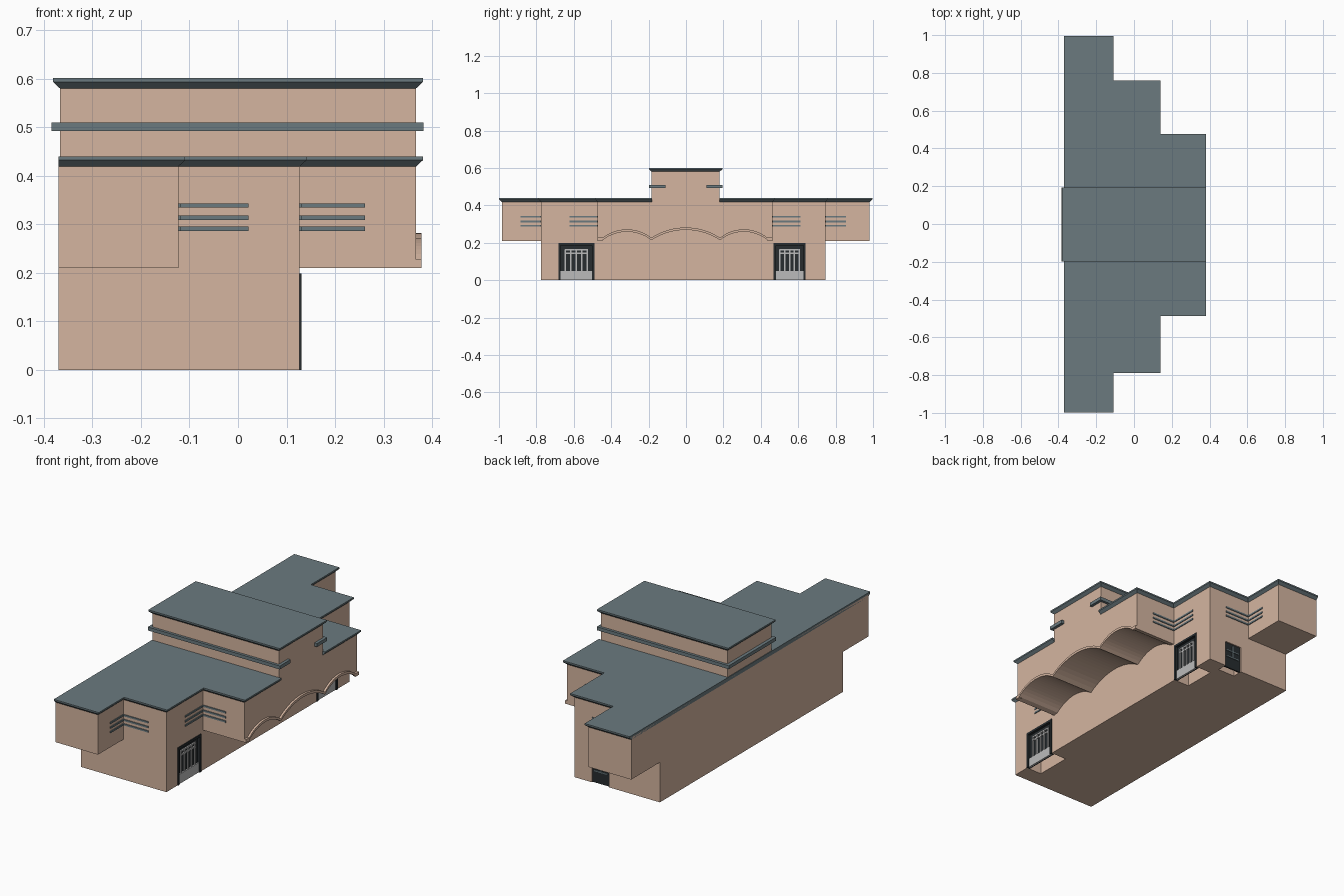
import bpy, bmesh, math

if "Cube" in bpy.data.objects:
    bpy.data.objects.remove(bpy.data.objects["Cube"])


def material(name, rgb):
    m = bpy.data.materials.new(name)
    m.diffuse_color = (*rgb, 1)
    m.use_nodes = True
    m.node_tree.nodes["Principled BSDF"].inputs["Base Color"].default_value = m.diffuse_color
    return m


WALL = material("tan_stucco", (0.66, 0.46, 0.35))
TEAL = material("slate_teal", (0.147, 0.195, 0.212))
DARK = material("dark_glass", (0.02, 0.025, 0.028))
PALE = material("pale_grey", (0.5, 0.5, 0.5))


def finish(name, bm, mat):
    bmesh.ops.recalc_face_normals(bm, faces=bm.faces[:])
    me = bpy.data.meshes.new(name)
    bm.to_mesh(me)
    bm.free()
    me.materials.append(mat)
    ob = bpy.data.objects.new(name, me)
    bpy.context.collection.objects.link(ob)
    return ob


def loft(name, rings, mat):
    """Join matching rings of points and cap both ends."""
    bm = bmesh.new()
    vs = [[bm.verts.new(p) for p in r] for r in rings]
    n = len(vs[0])
    for a, b in zip(vs, vs[1:]):
        for i in range(n):
            j = (i + 1) % n
            bm.faces.new((a[i], a[j], b[j], b[i]))
    bm.faces.new(vs[0])
    bm.faces.new(vs[-1])
    return finish(name, bm, mat)


def boxes(name, specs, mat):
    """One object from boxes given as (x0, x1, y0, y1, z0, z1)."""
    bm = bmesh.new()
    for x0, x1, y0, y1, z0, z1 in specs:
        v = bmesh.ops.create_cube(bm, size=1)["verts"]
        for p in v:
            p.co = (x0 if p.co.x < 0 else x1, y0 if p.co.y < 0 else y1, z0 if p.co.z < 0 else z1)
    return finish(name, bm, mat)


def combine(target, other, op):
    mod = target.modifiers.new("join", 'BOOLEAN')
    mod.operation, mod.solver, mod.object = op, 'EXACT', other
    bpy.context.view_layer.objects.active = target
    bpy.ops.object.modifier_apply(modifier=mod.name)
    bpy.data.objects.remove(other)


# Main body steps
XB, X1, X2, X3 = -0.37, -0.123, 0.127, 0.367
WING, MID, FRONT = (-0.985, 0.982), (-0.775, 0.745), (-0.472, 0.462)
body = boxes("building_walls", [(XB, X2, *MID, 0, 0.43)], WALL)
combine(body, boxes("wings", [(XB, X1, *WING, 0.21, 0.43)], WALL), 'UNION')


# Triple arch curve under the overhanging front
def arch(y0, y1, spring, peak, n=16):
    h, w = peak - spring, (y1 - y0) / 2
    r = (w * w + h * h) / (2 * h)
    return [(y0 + (y1 - y0) * i / n,
             peak - r + math.sqrt(r * r - (w - (y1 - y0) * i / n) ** 2)) for i in range(n + 1)]


arches = [arch(-0.446, -0.185, 0.215, 0.26), arch(-0.185, 0.182, 0.215, 0.27),
          arch(0.182, 0.436, 0.215, 0.26)]
curve = [(FRONT[0], 0.21)] + arches[0] + arches[1][1:] + arches[2][1:] + [(FRONT[1], 0.21)]
profile = curve + [(FRONT[1], 0.43), (FRONT[0], 0.43)]
front = loft("front_block", [[(x, y, z) for y, z in profile] for x in (0.05, X3)], WALL)
combine(body, front, 'UNION')
combine(body, boxes("tower", [(-0.367, X3, -0.185, 0.18, 0.35, 0.59)], WALL), 'UNION')

# Raised moulding that follows the arches
for k, a in enumerate(arches):
    outline = [(y, z - 0.001) for y, z in a] + [(y, z + 0.012) for y, z in reversed(a)]
    loft(f"arch_moulding_{k}", [[(x, y, z) for y, z in outline] for x in (X3 - 0.004, 0.378)], WALL)
boxes("arch_end_mouldings", [(X3 - 0.004, 0.378, FRONT[0], -0.446, 0.21, 0.227),
                             (X3 - 0.004, 0.378, 0.436, FRONT[1], 0.21, 0.227)], WALL)


# Flared roof edges: wall line below, wider line above
def flared(name, low, high, z):
    rings = [[(x, y, z) for x, y in low], [(x, y, z + 0.013) for x, y in high],
             [(x, y, z + 0.021) for x, y in high]]
    return loft(name, rings, TEAL)


def plan(o):
    """Stepped roof outline, grown by o except at the back."""
    lo, hi = -o, o
    return [(XB, WING[0] + lo), (X1 + hi, WING[0] + lo), (X1 + hi, MID[0] + lo), (X2 + hi, MID[0] + lo),
            (X2 + hi, FRONT[0] + lo), (X3 + hi, FRONT[0] + lo), (X3 + hi, -0.183), (0.355, -0.183),
            (0.355, 0.178), (X3 + hi, 0.178), (X3 + hi, FRONT[1] + hi), (X2 + hi, FRONT[1] + hi),
            (X2 + hi, MID[1] + hi), (X1 + hi, MID[1] + hi), (X1 + hi, WING[1] + hi), (XB, WING[1] + hi)]


flared("main_roof", plan(0), plan(0.014), 0.419)


def rect(o):
    return [(-0.367 - o, -0.185 - o), (0.367 + o, -0.185 - o), (0.367 + o, 0.18 + o), (-0.367 - o, 0.18 + o)]


flared("tower_roof", rect(0), rect(0.014), 0.58)

# Band round the tower, open in the middle of the facade
band = [(0.36, -0.11), (0.382, -0.11), (0.382, -0.199), (-0.384, -0.199), (-0.384, 0.194),
        (0.382, 0.194), (0.382, 0.11), (0.36, 0.11), (0.36, 0.175), (-0.36, 0.175),
        (-0.36, -0.18), (0.36, -0.18)]
loft("tower_band", [[(x, y, z) for x, y in band] for z in (0.492, 0.51)], TEAL)

# Triple stripes wrapping each inner corner
stripes = []
T = 0.004
for cx, walls, length in ((X1, MID, (0.145, 0.11)), (X2, FRONT, (0.135, 0.15))):
    for side, cy in zip((-1, 1), walls):
        for z in (0.286, 0.309, 0.334):
            ya, yb = sorted((cy - side * 0.002, cy + side * T))
            stripes.append((cx, cx + length[0], ya, yb, z, z + 0.009))
            ya, yb = sorted((cy, cy + side * length[1]))
            stripes.append((cx - 0.002, cx + T, ya, yb, z, z + 0.009))
boxes("corner_stripes", stripes, TEAL)

# Glazed entrances in recesses on the facade
for k, (y0, y1) in enumerate(((-0.683, -0.49), (0.468, 0.64))):
    combine(body, boxes("recess", [(X2 - 0.09, X2 + 0.05, y0, y1, -0.05, 0.198)], WALL), 'DIFFERENCE')
    boxes(f"entrance_glass_{k}", [(X2 - 0.016, X2 - 0.01, y0, y1, 0, 0.198)], DARK)
    boxes(f"entrance_frame_{k}", [(X2 - 0.012, X2 + 0.004, y0, y0 + 0.012, 0, 0.198),
                                  (X2 - 0.012, X2 + 0.004, y1 - 0.012, y1, 0, 0.198),
                                  (X2 - 0.012, X2 + 0.004, y0, y1, 0.186, 0.198)], DARK)
    w = y1 - y0
    bars = [(X2 - 0.012, X2 - 0.003, y0 + w * f - 0.004, y0 + w * f + 0.004, 0.05, 0.165)
            for f in (0.2, 0.35, 0.5, 0.65, 0.8)]
    bars += [(X2 - 0.012, X2 - 0.003, y0 + w * 0.18, y1 - w * 0.18, z, z + 0.008) for z in (0.14, 0.16)]
    bars.append((X2 - 0.012, X2 - 0.002, y0 + 0.012, y1 - 0.012, 0, 0.05))
    boxes(f"entrance_bars_{k}", bars, PALE)

# Small service door on the rear end wall
combine(body, boxes("recess", [(-0.075, 0.025, 0.69, 0.8, -0.05, 0.14)], WALL), 'DIFFERENCE')
boxes("service_door", [(-0.075, 0.025, 0.73, 0.738, 0, 0.14)], DARK)
boxes("service_door_bars", [(-0.065, 0.015, 0.736, 0.742, z, z + 0.006) for z in (0.06, 0.095)]
      + [(-0.028, -0.022, 0.736, 0.742, 0.06, 0.13)], TEAL)
